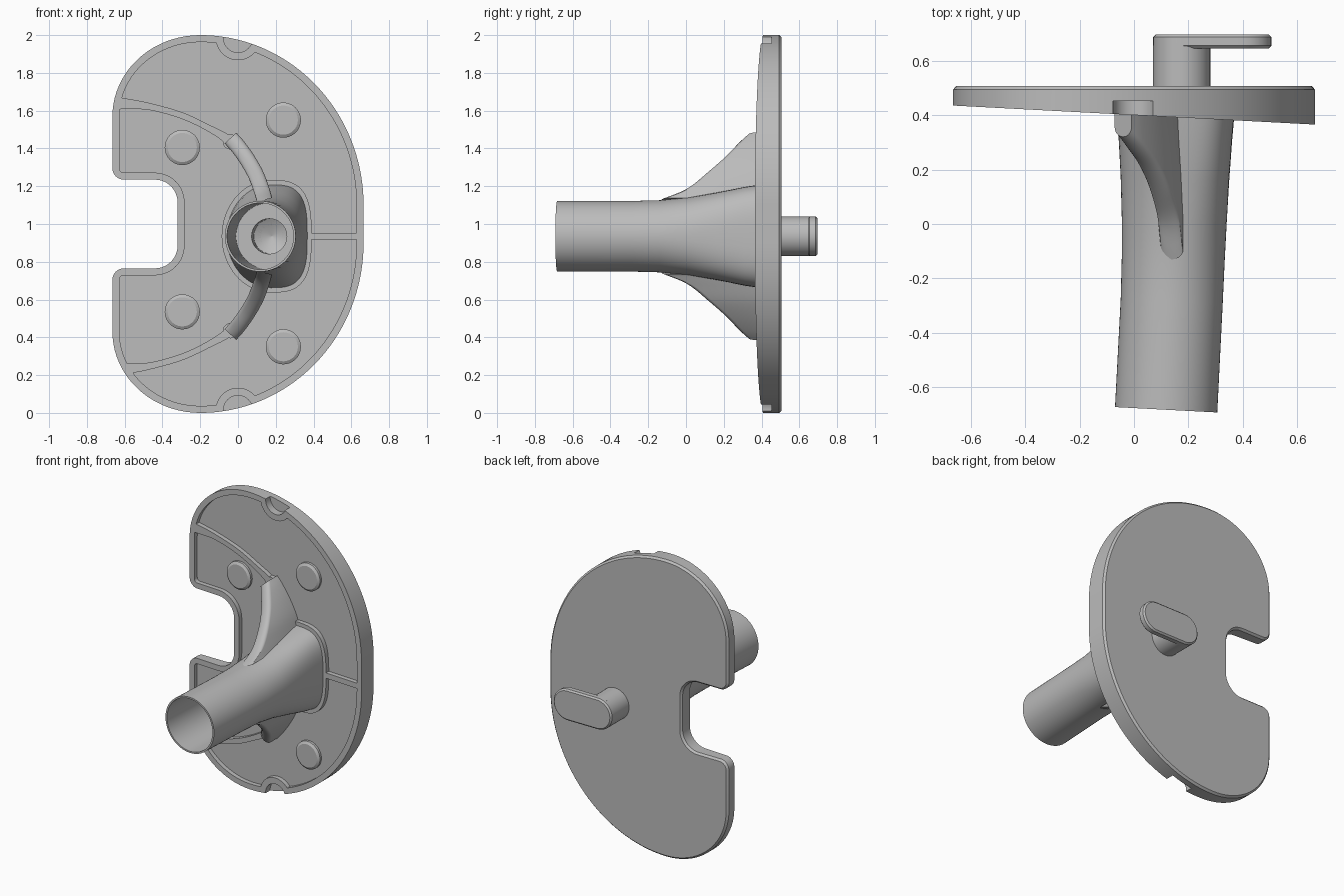
import bpy, bmesh, math
from mathutils import Vector

cube = bpy.data.objects.get("Cube")
if cube:
    bpy.data.objects.remove(cube, do_unlink=True)

grey = bpy.data.materials.new("light grey")
grey.use_nodes = True
grey.diffuse_color = (0.5, 0.5, 0.5, 1)
grey.node_tree.nodes["Principled BSDF"].inputs["Base Color"].default_value = (0.5, 0.5, 0.5, 1)

MID = 0.935      # height of the tube axis
SLOPE = 0.0526   # tilt of the front face
DEPTH = 0.03     # pocket depth


def front(x, d=0.0):
    """Depth of the sloping front face, plus d."""
    return 0.4 - SLOPE * x + d


def arc(cx, cz, rx, rz, a0, a1, n=14):
    return [(cx + rx * math.cos(math.radians(a0 + (a1 - a0) * i / n)),
             cz + rz * math.sin(math.radians(a0 + (a1 - a0) * i / n))) for i in range(n + 1)]


def circle(cx, cz, r, n=40):
    return arc(cx, cz, r, r, 0, 360, n)[:-1]


def offset(pts, d):
    """Move a counter-clockwise outline inward by d."""
    out = []
    for i, p in enumerate(pts):
        t = Vector(pts[(i + 1) % len(pts)]) - Vector(pts[i - 1])
        t.normalize()
        out.append((p[0] - t.y * d, p[1] + t.x * d))
    return out


def at_front(pts, d):
    return [(x, front(x, d), z) for x, z in pts]


def at_y(pts, y):
    return [(x, y, z) for x, z in pts]


def loft(name, rings):
    """Closed solid skinned through rings of equal length."""
    bm = bmesh.new()
    rows = [[bm.verts.new(p) for p in r] for r in rings]
    n = len(rows[0])
    for a, b in zip(rows, rows[1:]):
        for i in range(n):
            bm.faces.new((a[i], a[(i + 1) % n], b[(i + 1) % n], b[i]))
    bm.faces.new(rows[0])
    bm.faces.new(rows[-1])
    bmesh.ops.recalc_face_normals(bm, faces=bm.faces)
    me = bpy.data.meshes.new(name)
    bm.to_mesh(me)
    bm.free()
    me.materials.append(grey)
    ob = bpy.data.objects.new(name, me)
    bpy.context.collection.objects.link(ob)
    return ob


def cut(target, cutter, keep=False):
    mod = target.modifiers.new("cut", 'BOOLEAN')
    mod.operation, mod.solver, mod.object = 'DIFFERENCE', 'EXACT', cutter
    with bpy.context.temp_override(object=target, active_object=target):
        bpy.ops.object.modifier_apply(modifier=mod.name)
    if not keep:
        bpy.data.objects.remove(cutter, do_unlink=True)


def flip(pts):
    return [(p[0], 2 * MID - p[1], *p[2:]) for p in pts]


def smooth_path(pts, n=5):
    """Catmull-Rom resampling of a path."""
    v = [Vector(p) for p in pts]
    v = [2 * v[0] - v[1]] + v + [2 * v[-1] - v[-2]]
    out = []
    for a, b, c, d in zip(v, v[1:], v[2:], v[3:]):
        for i in range(n):
            t = i / n
            out.append(0.5 * (2 * b + (c - a) * t + (2 * a - 5 * b + 4 * c - d) * t * t
                              + (3 * b - a - 3 * c + d) * t ** 3))
    return out + [v[-2]]


def sides(path):
    """Unit side vector at each path point, in x and z."""
    res = []
    for i in range(len(path)):
        t = path[min(i + 1, len(path) - 1)] - path[max(i - 1, 0)]
        res.append(Vector((-t[1], t[0])).normalized())
    return res


# Plate outline: rounded back, notched on its right side
upper = arc(-0.2, 1.1, 0.865, 0.9, 0, 90, 36) + arc(-0.2, 1.57, 0.465, 0.43, 90, 180, 20)[1:]
upper += arc(-0.605, 1.295, 0.06, 0.06, 180, 270, 8) + arc(-0.44, 1.115, 0.12, 0.12, 90, 0, 10)
outline = upper + [(x, 2 - z) for x, z in reversed(upper)]
plate = loft("plate", [at_front(outline, 0), at_y(outline, 0.493), at_y(offset(outline, 0.012), 0.506)])

# Tube sections: distance, left half width, right half width, half height, squareness
AXIS = Vector((SLOPE, 1, 0)).normalized()
ACROSS = Vector((AXIS.y, -AXIS.x, 0))
START = Vector((0.118, -0.682, MID))


def tube_ring(s, lo, hi, h, e, n=64):
    pts = []
    for i in range(n):
        c, w = math.cos(math.tau * i / n), math.sin(math.tau * i / n)
        k = 2 / (e if c > 0 else 2)
        u = math.copysign(abs(c) ** k, c) * (hi if c > 0 else lo)
        pts.append(START + AXIS * s + ACROSS * u + Vector((0, 0, math.copysign(abs(w) ** k, w) * h)))
    return pts


sections = [(0, .188, .188, .187, 2), (.4, .188, .187, .187, 2), (.55, .192, .186, .191, 2),
            (.7, .2, .186, .206, 2.2), (.85, .212, .187, .232, 2.6), (1.0, .228, .19, .262, 3),
            (1.14, .24, .195, .282, 3.2)]
tube = loft("tube", [tube_ring(*s) for s in sections])

# Pockets: inset outline, minus ribs, notch rims and tube collar
inner = offset(outline, 0.037)
pocket = loft("pocket_cutter", [at_front(inner, -0.2), at_front(inner, DEPTH)])
rib = smooth_path([(-.68, 1.64, .035), (-.58, 1.635, .027), (-.46, 1.62, .018), (-.3, 1.575, .017),
                   (-.16, 1.51, .017), (-.04, 1.435, .025), (.06, 1.31, .03), (.14, 1.1, .03)])
edge = [(p.xy + s * p.z)[:] for p, s in zip(rib, sides(rib))]
edge += [(p.xy - s * p.z)[:] for p, s in reversed(list(zip(rib, sides(rib))))]
collar = [(p.x, p.z) for p in tube_ring(1.09, .262, .215, .298, 3)]
bar = [(0.3, MID - 0.018), (0.7, MID - 0.018), (0.7, MID + 0.018), (0.3, MID + 0.018)]
for shape in (edge, flip(edge), collar, bar, circle(0, 1.985, 0.118), circle(0, 0.015, 0.118),
              circle(-0.04, 1.435, 0.04), circle(-0.04, 2 * MID - 1.435, 0.04)):
    cut(pocket, loft("keep_shape", [at_y(shape, 0), at_y(shape, 0.7)]))
cut(plate, pocket)

# Half-round notches at the top and bottom edges
for z in (1.985, 0.015):
    cut(plate, loft("notch_cutter", [at_y(circle(0, z, 0.077), 0.2), at_y(circle(0, z, 0.077), 0.452)]))

# Stepped bore with a conical bottom
bore = loft("bore_cutter", [tube_ring(s, r, r, r, 2) for s, r in
                            ((-.05, .176), (.9, .176), (.9, .093), (1.12, .093), (1.17, .002))])
cut(plate, bore, keep=True)
cut(tube, bore)

# Round bosses on the pocket floors
for i, (x, z) in enumerate([(-.295, 1.405), (-.295, .535), (.24, 1.55), (.24, .35)]):
    loft(f"boss_{i + 1}", [at_front(circle(x, z, r), d) for r, d in ((.093, .05), (.093, .014), (.077, .004))])

# Curved gusset fins with rounded crests
fin = smooth_path([(.14, 1.127, -.13), (.125, 1.18, 0), (.095, 1.26, .105), (.05, 1.34, .2),
                   (0, 1.41, .27), (-.04, 1.455, .32)])
for name, path in (("upper_fin", fin), ("lower_fin", [Vector(p) for p in flip(fin)])):
    rings = []
    for p, s in zip(path, sides(path)):
        profile = [(-.042, .43)] + [(.042 * math.cos(a), p.z + .035 - .035 * math.sin(a))
                                    for a in (math.pi * (1 - k / 10) for k in range(11))] + [(.042, .43)]
        rings.append([(p.x + s.x * o, y, p.y + s.y * o) for o, y in profile])
    loft(name, rings)

# Rear spindle and lever
loft("spindle", [at_y(circle(0.175, MID, 0.105), y) for y in (0.5, 0.665)])
lever = arc(0.40, MID, 0.105, 0.105, -90, 90, 16) + arc(0.175, MID, 0.105, 0.105, 90, 270, 16)
small = offset(lever, 0.01)
loft("lever", [at_y(small, 0.645), at_y(lever, 0.655), at_y(lever, 0.686), at_y(small, 0.696)])

# Smooth shading with sharp edges kept
bpy.ops.object.select_all(action='DESELECT')
for ob in bpy.context.collection.objects:
    if ob.type == 'MESH':
        ob.select_set(True)
        bpy.context.view_layer.objects.active = ob
bpy.ops.object.shade_smooth_by_angle(angle=math.radians(30))
